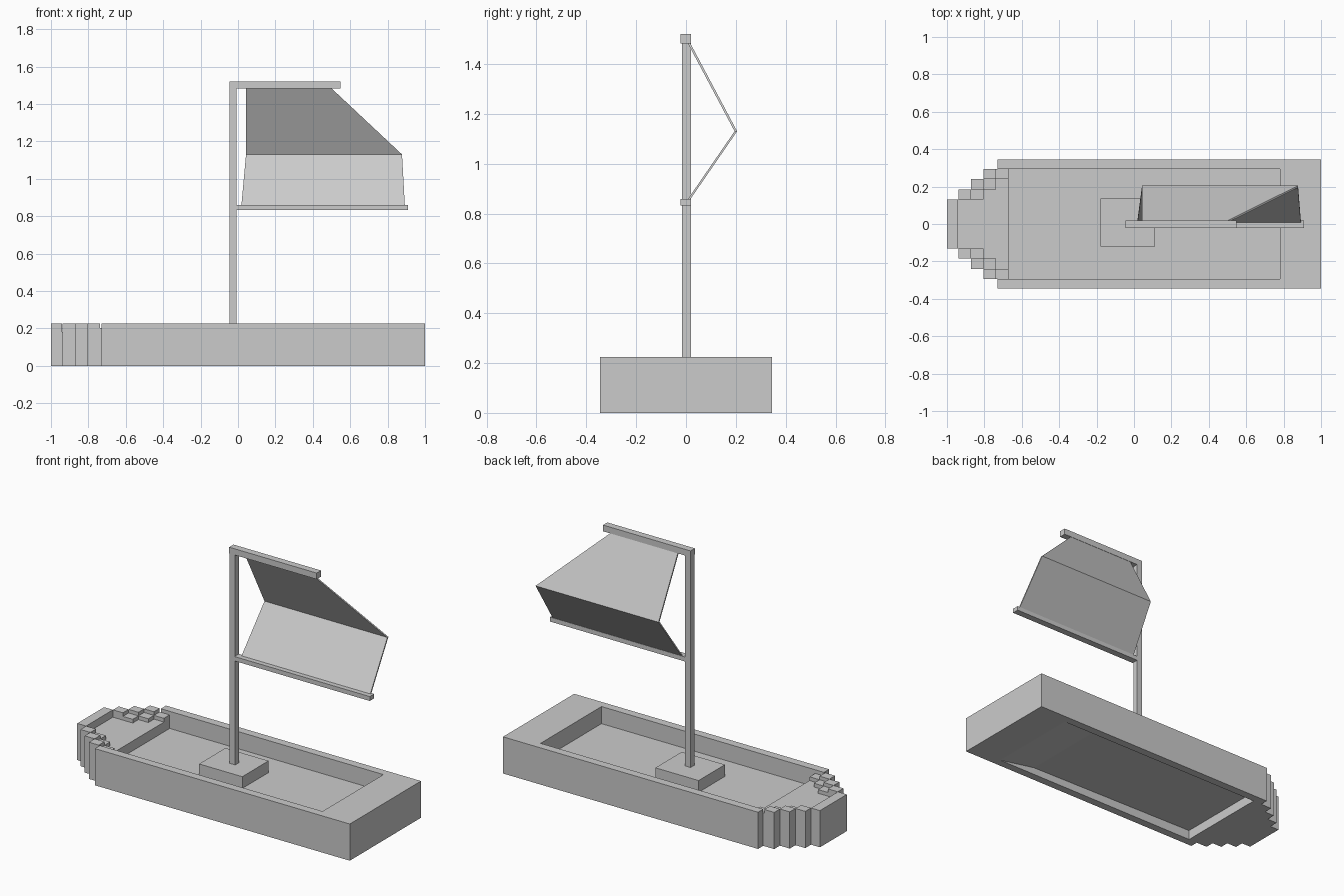
import bpy

if "Cube" in bpy.data.objects:
    bpy.data.objects.remove(bpy.data.objects["Cube"])


def mesh_object(name, verts, faces):
    mesh = bpy.data.meshes.new(name)
    mesh.from_pydata(verts, [], faces)
    mesh.update()
    obj = bpy.data.objects.new(name, mesh)
    bpy.context.collection.objects.link(obj)
    return obj


QUADS = [(0, 3, 2, 1), (4, 5, 6, 7), (0, 1, 5, 4),
         (1, 2, 6, 5), (2, 3, 7, 6), (3, 0, 4, 7)]


def box(name, x, y, z):
    corners = [(x[0], y[0]), (x[1], y[0]), (x[1], y[1]), (x[0], y[1])]
    return mesh_object(name, [(a, b, c) for c in z for a, b in corners], QUADS)


def side_pair(name, x, y, z):
    box(name + "_left", x, y, z)
    box(name + "_right", x, (-y[1], -y[0]), z)


TOP = 0.225
STEP = 0.203
DECK = 0.18

# Hull: stern block and side walls
box("stern_block", (0.78, 1.0), (-0.345, 0.345), (0, TOP))
side_pair("side_wall", (-0.73, 0.78), (0.295, 0.345), (0, TOP))

# Cockpit floor: flat on top, hollow underneath with a ramp towards the stern
profile = [(-0.67, 0.12), (-0.67, 0.06), (0.52, 0.045), (0.78, 0.0), (0.78, 0.12)]
n = len(profile)
floor_verts = [(x, y, z) for y in (-0.295, 0.295) for x, z in profile]
floor_faces = [tuple(range(n)), tuple(reversed(range(n, 2 * n)))]
floor_faces += [(i, i + n, (i + 1) % n + n, (i + 1) % n) for i in range(n)]
mesh_object("cockpit_floor", floor_verts, floor_faces)

# Stepped bow: front block, then staggered posts with a lower inner half
box("bow_front", (-1.0, -0.94), (-0.13, 0.13), (0, TOP))
for i in range(3):
    y = (0.24 - 0.055 * i, 0.295 - 0.055 * i)
    x0 = -0.805 - 0.067 * i
    x1 = x0 + 0.067
    side_pair(f"bow_post_{i + 1}", (x0, x1), y, (0, TOP))
    side_pair(f"bow_step_{i + 1}", (x1, x1 + 0.067), y, (0, STEP))

# Sunken bow deck filling the space between the posts
box("bow_deck", (-0.94, -0.67), (-0.13, 0.13), (0, DECK))
side_pair("bow_deck_inner", (-0.806, -0.67), (0.13, 0.185), (0, DECK))
side_pair("bow_deck_outer", (-0.738, -0.67), (0.185, 0.24), (0, DECK))

# Mast and its spars
box("mast_base", (-0.18, 0.113), (-0.12, 0.135), (0.12, 0.192))
box("mast", (-0.045, -0.008), (-0.016, 0.02), (0.192, 1.482))
box("upper_spar", (-0.045, 0.549), (-0.022, 0.02), (1.482, 1.52))
box("lower_spar", (-0.008, 0.91), (-0.022, 0.02), (0.832, 0.859))

# Folded sail: rows of (left x, right x, y, z), given a thin closed thickness
rows = [(0.018, 0.892, 0.012, 0.857), (0.043, 0.877, 0.2, 1.13),
        (0.043, 0.499, 0.012, 1.484)]
verts = []
for left, right, y, z in rows:
    verts += [(left, y - 0.005, z), (right, y - 0.005, z),
              (right, y + 0.005, z), (left, y + 0.005, z)]
faces = [(0, 3, 2, 1), (8, 9, 10, 11)]
for r in (0, 4):
    for k in range(4):
        m = (k + 1) % 4
        faces.append((r + k, r + m, r + 4 + m, r + 4 + k))
mesh_object("sail", verts, faces)
